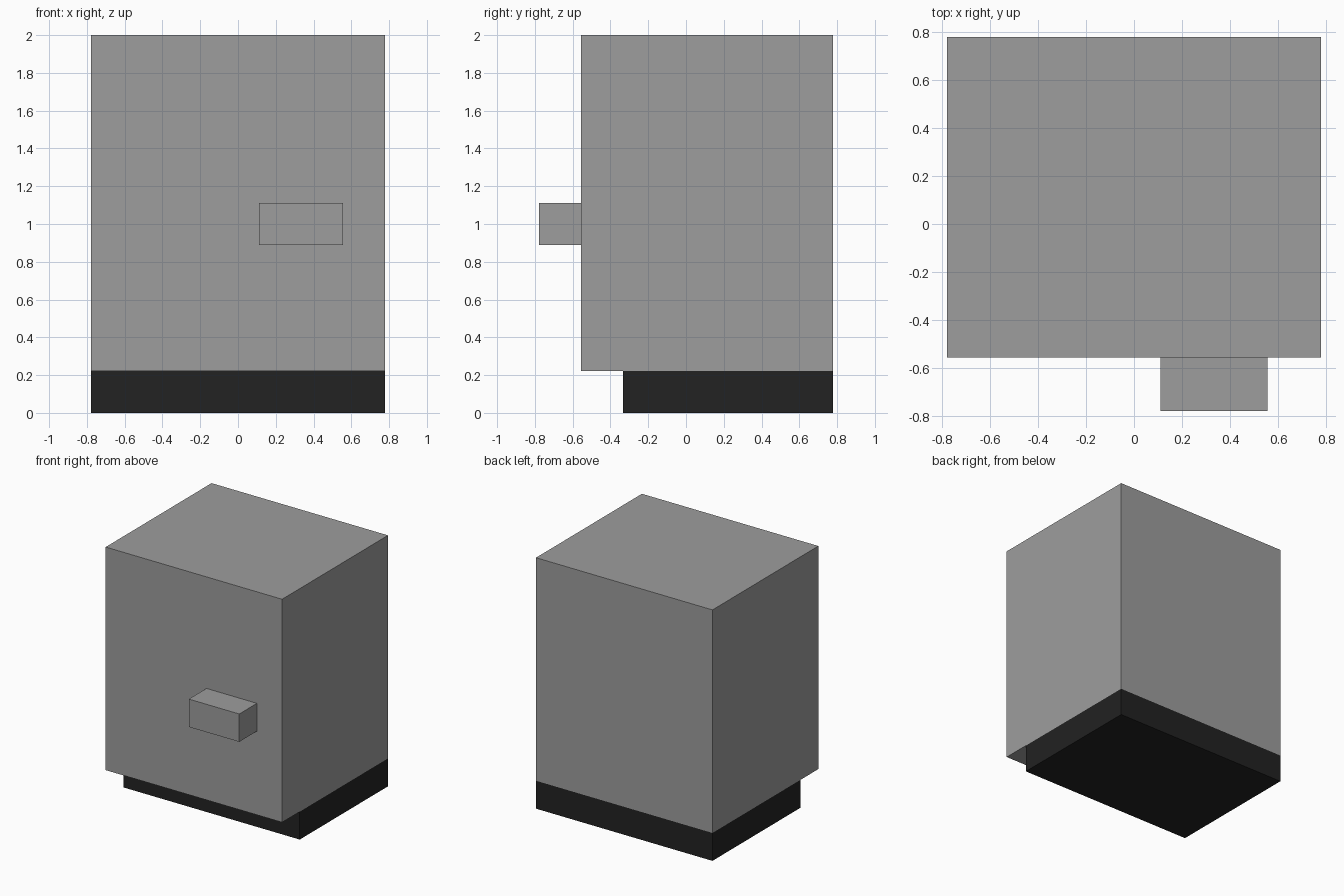
import bpy
from mathutils import Vector

cube = bpy.data.objects.get("Cube")
if cube:
    bpy.data.objects.remove(cube, do_unlink=True)

U = 2 / 9  # grid module: the whole cabinet is nine modules tall


def material(name, value):
    mat = bpy.data.materials.new(name)
    mat.use_nodes = True
    colour = (value, value, value, 1)
    mat.diffuse_color = colour
    mat.node_tree.nodes["Principled BSDF"].inputs["Base Color"].default_value = colour
    return mat


def box(name, low, high, mat):
    """Box between two corners given in modules."""
    low, high = Vector(low) * U, Vector(high) * U
    bpy.ops.mesh.primitive_cube_add(size=1, location=(low + high) / 2)
    obj = bpy.context.object
    obj.name = name
    obj.scale = high - low
    bpy.ops.object.transform_apply(location=False, rotation=False, scale=True)
    obj.data.materials.append(mat)
    return obj


grey = material("mid grey", 0.34)
black = material("soft black", 0.016)

# Recessed plinth, flush with the back and sides
box("plinth", (-3.5, -1.5, 0), (3.5, 3.5, 1), black)
# Cabinet body overhanging the plinth at the front
box("cabinet_body", (-3.5, -2.5, 1), (3.5, 3.5, 9), grey)
# Handle block on the front, toward the left side
box("handle", (0.5, -3.5, 4), (2.5, -2.5, 5), grey)
